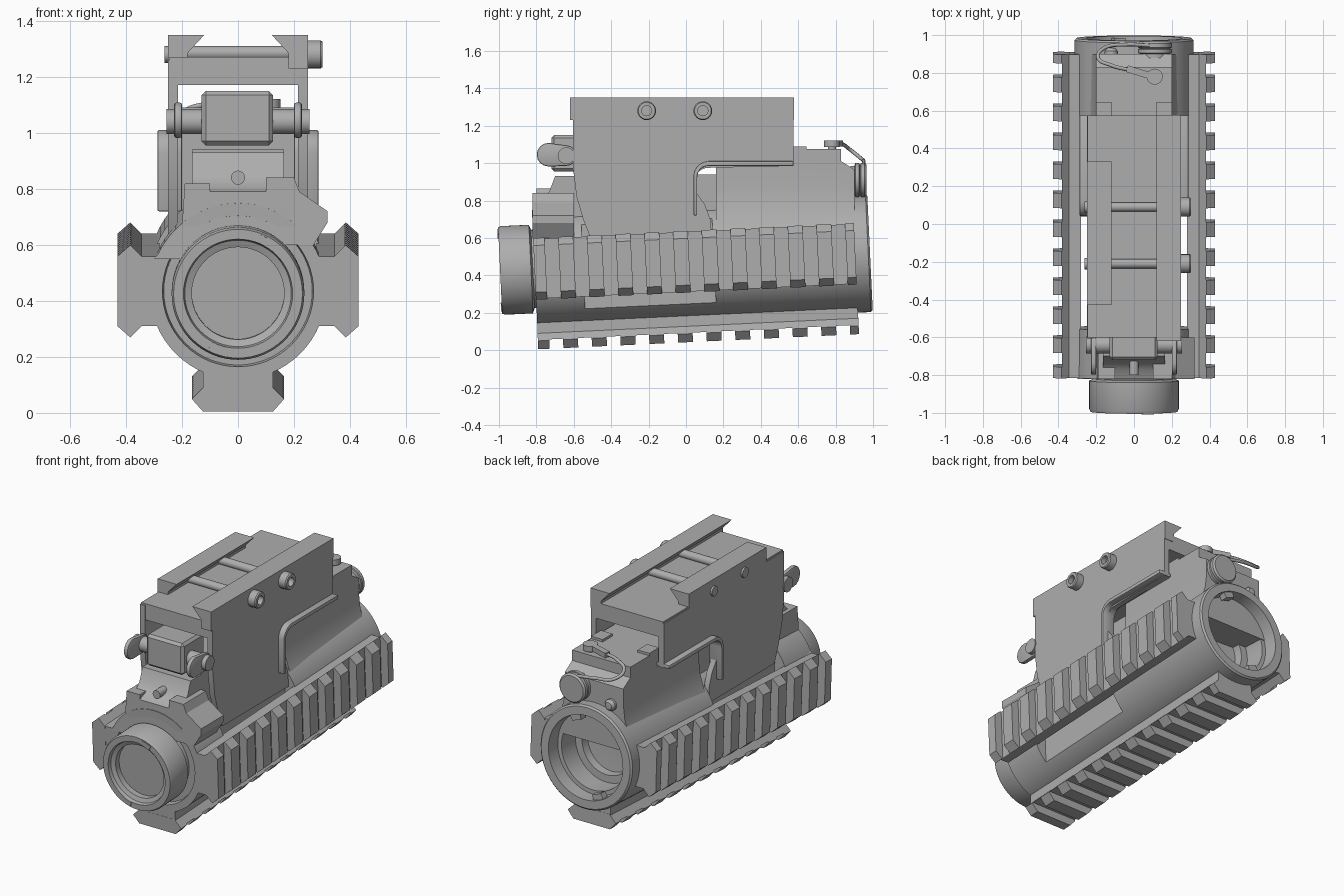
import bpy, bmesh
from math import radians, sin, cos, pi
from mathutils import Matrix, Vector

old = bpy.data.objects.get("Cube")
if old:
    bpy.data.objects.remove(old)

GREY = (0.42, 0.42, 0.42, 1)
metal = bpy.data.materials.new("mid_grey_metal")
metal.use_nodes = True
metal.diffuse_color = GREY
metal.node_tree.nodes["Principled BSDF"].inputs["Base Color"].default_value = GREY

# The optical tube and its rails lean slightly upward toward the rear
TILT = Matrix.Translation((0, 0, 0.4725)) @ Matrix.Rotation(radians(2.7), 4, 'X')
PLACE = {'x': lambda a, b, t: (t, a, b),
         'y': lambda a, b, t: (a, t, b),
         'z': lambda a, b, t: (a, b, t)}


def finish(name, bm, tilted=False):
    bmesh.ops.remove_doubles(bm, verts=bm.verts, dist=1e-5)
    bmesh.ops.recalc_face_normals(bm, faces=bm.faces)
    mesh = bpy.data.meshes.new(name)
    bm.to_mesh(mesh)
    bm.free()
    mesh.materials.append(metal)
    ob = bpy.data.objects.new(name, mesh)
    bpy.context.collection.objects.link(ob)
    if tilted:
        ob.matrix_world = TILT
    return ob


def add_prism(bm, pts, axis, lo, hi):
    a = [bm.verts.new(PLACE[axis](*p, lo)) for p in pts]
    b = [bm.verts.new(PLACE[axis](*p, hi)) for p in pts]
    bm.faces.new(a)
    bm.faces.new(b)
    for i in range(len(pts)):
        j = (i + 1) % len(pts)
        bm.faces.new((a[i], a[j], b[j], b[i]))


def extrude(name, pts, axis, lo, hi, tilted=False):
    bm = bmesh.new()
    add_prism(bm, pts, axis, lo, hi)
    return finish(name, bm, tilted)


def box(name, x, y, z, tilted=False):
    pts = [(x[0], z[0]), (x[1], z[0]), (x[1], z[1]), (x[0], z[1])]
    return extrude(name, pts, 'y', y[0], y[1], tilted)


def lathe(name, profile, axis='y', centre=(0, 0), tilted=False, n=48):
    """Revolve (radius, position) points about an axis."""
    bm = bmesh.new()
    rings = []
    for r, t in profile:
        rings.append([bm.verts.new(PLACE[axis](centre[0] + r * cos(2 * pi * i / n),
                                               centre[1] + r * sin(2 * pi * i / n), t))
                      for i in range(n)])
    for a, b in zip(rings, rings[1:]):
        for i in range(n):
            j = (i + 1) % n
            bm.faces.new((a[i], a[j], b[j], b[i]))
    bmesh.ops.dissolve_degenerate(bm, dist=1e-6, edges=bm.edges)
    return finish(name, bm, tilted)


def rod(name, r, lo, hi, axis='y', centre=(0, 0), tilted=False, n=32):
    return lathe(name, [(0, lo), (r, lo), (r, hi), (0, hi)], axis, centre, tilted, n)


def mod_apply(ob, kind, **settings):
    m = ob.modifiers.new(kind.lower(), kind)
    for k, v in settings.items():
        setattr(m, k, v)
    bpy.context.view_layer.objects.active = ob
    bpy.ops.object.modifier_apply(modifier=m.name)


def arc(cx, cy, r, start, end, n=8):
    return [(cx + r * cos(radians(start + (end - start) * i / n)),
             cy + r * sin(radians(start + (end - start) * i / n))) for i in range(n + 1)]


# Tube with eyepiece, recessed lenses and rear opening
tube = lathe("optic_tube", [
    (0, -0.93), (0.165, -0.93), (0.165, -0.965), (0.19, -0.975), (0.195, -0.995),
    (0.23, -0.995), (0.237, -0.98), (0.237, -0.83), (0.21, -0.82), (0.21, -0.78),
    (0.265, -0.78), (0.27, -0.81), (0.315, -0.81), (0.315, 0.975), (0.305, 0.985),
    (0.255, 0.985), (0.25, 0.9), (0.225, 0.9), (0.22, 0.77), (0.175, 0.77),
    (0.17, 0.72), (0, 0.71)], tilted=True, n=64)
for s in (1, -1):
    cutter = box("side_cutter", sorted((0.22 * s, 0.4 * s)), (-0.55, 0.15), (-0.4, 0.4), True)
    cutter.hide_render = True
    mod_apply(tube, 'BOOLEAN', object=cutter, operation='DIFFERENCE', solver='EXACT')
    bpy.data.objects.remove(cutter)

# Small lugs in the eyepiece rim and rear rim
for k, a in enumerate((70, 250)):
    for name, r0, r1, y0, y1 in (("eyepiece_lug", 0.195, 0.225, -1.0, -0.98),
                                 ("rear_lug", 0.22, 0.26, 0.93, 0.975)):
        wedge = arc(0, 0, r1, a - 8, a + 8, 4) + arc(0, 0, r0, a + 8, a - 8, 4)
        extrude(f"{name}_{k}", wedge, 'y', y0, y1, True)

# Three accessory rails with cross teeth
BASE = [(0.28, -0.125), (0.345, -0.125), (0.38, -0.16), (0.38, 0.16), (0.345, 0.125), (0.28, 0.125)]
TOOTH = [(0.34, -0.12), (0.385, -0.165), (0.43, -0.125), (0.43, 0.125), (0.385, 0.165), (0.34, 0.12)]


def rail(name, angle):
    c, s = cos(angle), sin(angle)
    turn = lambda pts: [(c * r - s * t, s * r + c * t) for r, t in pts]
    bm = bmesh.new()
    add_prism(bm, turn(BASE), 'y', -0.81, 0.905)
    for i in range(12):
        mid = -0.79 + i * 0.1535
        add_prism(bm, turn(TOOTH), 'y', max(mid - 0.04, -0.811), min(mid + 0.04, 0.906))
    finish(name, bm, True)


rail("left_rail", 0)
rail("right_rail", pi)
rail("bottom_rail", -pi / 2)

# Rear body rising out of the tube, and the spine under the housing
rear = extrude("rear_body", [(0.29, 0.58), (0.235, 0.7), (0.21, 0.78), (0.2, 0.87), (0.2, 1.075),
                             (-0.2, 1.075), (-0.2, 0.87), (-0.21, 0.78), (-0.235, 0.7), (-0.29, 0.58)],
               'y', 0.16, 0.9)
trim = extrude("rear_trim", [(0.83, 1.2), (0.83, 1.01), (0.91, 0.96), (1.0, 0.96), (1.0, 1.2)],
               'x', -0.5, 0.5)
trim.hide_render = True
mod_apply(rear, 'BOOLEAN', object=trim, operation='DIFFERENCE', solver='EXACT')
bpy.data.objects.remove(trim)
box("spine", (-0.165, 0.165), (-0.6, 0.2), (0.6, 0.94))
for s in (1, -1):
    box("rear_step", sorted((0.12 * s, 0.2 * s)), (0.55, 0.645), (1.0, 1.09))

# Front bracket with flared cheeks
extrude("front_bracket", [(-0.82, 0.6), (-0.82, 0.79), (-0.77, 0.81), (-0.73, 0.85),
                          (-0.7, 0.93), (-0.58, 0.93), (-0.58, 0.6)], 'x', -0.165, 0.165)
extrude("left_cheek", [(0.1, 0.6), (0.27, 0.6), (0.32, 0.68), (0.32, 0.72),
                       (0.22, 0.79), (0.2, 0.84), (0.1, 0.84)], 'y', -0.82, -0.6)
extrude("right_cheek", [(-0.1, 0.55), (-0.3, 0.55), (-0.2, 0.67), (-0.19, 0.82),
                        (-0.1, 0.82)], 'y', -0.82, -0.6)
rod("bracket_pin", 0.025, -0.8, -0.72, 'y', (0, 0.84))

# Mount housing: side plates, raised lips and top deck
PLATE = ([(-0.605, 1.26), (0.575, 1.26), (0.575, 0.985)] + arc(0.12, 0.9, 0.075, 90, 180, 6)
         + [(0.05, 0.85), (0.1, 0.78), (0.13, 0.7), (0.14, 0.6), (-0.51, 0.6),
            (-0.55, 0.7), (-0.585, 0.82), (-0.605, 0.98)])
LIP = ([(0.575, 1.01)] + arc(0.12, 0.93, 0.08, 90, 180, 6) + [(0.04, 0.72), (0.06, 0.72)]
       + arc(0.12, 0.925, 0.06, 180, 90, 6) + [(0.575, 0.985)])
for s, side in ((1, "left"), (-1, "right")):
    extrude(side + "_plate", PLATE, 'x', *sorted((0.215 * s, 0.25 * s)))
    lip = extrude(side + "_lip", LIP, 'x', *sorted((0.2 * s, 0.288 * s)))
    mod_apply(lip, 'BEVEL', width=0.006, segments=2, limit_method='ANGLE')
box("top_deck", (-0.245, 0.245), (-0.6, 0.575), (1.17, 1.27))

# Dovetail jaws: one full length, one shorter clamp bar
JAW = [(0.25, 1.35), (0.12, 1.35), (0.18, 1.285), (0.18, 1.23), (0.25, 1.23)]
extrude("fixed_jaw", JAW, 'y', -0.62, 0.578)
extrude("clamp_jaw", [(-x, z) for x, z in JAW], 'y', -0.43, 0.33)

# Cross bolts with socket heads and nuts
for y in (-0.21, 0.09):
    rod("cross_bolt", 0.025, -0.24, 0.24, 'x', (y, 1.285))
    lathe("bolt_head", [(0, 0.24), (0.05, 0.24), (0.05, 0.295), (0.045, 0.302), (0.027, 0.302),
                        (0.027, 0.27), (0, 0.27)], 'x', (y, 1.28), n=24)
    rod("bolt_nut", 0.03, -0.262, -0.24, 'x', (y, 1.28), n=24)

# Latch block, pivot and paddle levers
latch = box("latch_block", (-0.13, 0.125), (-0.72, -0.5), (0.955, 1.15))
mod_apply(latch, 'BEVEL', width=0.015, segments=1)
rod("latch_pivot", 0.045, -0.255, 0.255, 'x', (-0.64, 1.04))
PADDLE = arc(-0.64, 1.04, 0.055, -90, 90) + arc(-0.735, 1.045, 0.063, 90, 270)
for s in (1, -1):
    paddle = extrude("latch_paddle", PADDLE, 'x', *sorted((0.2 * s, 0.228 * s)))
    mod_apply(paddle, 'BEVEL', width=0.008, segments=2, limit_method='ANGLE')

# Battery cap with ridged rim, and adjuster button
lathe("battery_cap", [(0, 0.88), (0.075, 0.88), (0.075, 0.9), (0.09, 0.905), (0.09, 0.925),
                      (0.08, 0.93), (0.09, 0.935), (0.09, 0.955), (0.08, 0.965), (0, 0.965)],
      'y', (0.11, 0.91))
lathe("adjuster_button", [(0, 0.88), (0.035, 0.88), (0.035, 0.915), (0.022, 0.932), (0, 0.935)],
      'y', (-0.12, 0.85))

# Tether post and cable
rod("tether_post", 0.022, 1.06, 1.11, 'z', (0.11, 0.78))
rod("tether_disc", 0.042, 1.085, 1.12, 'z', (0.11, 0.78))
CABLE = [(0.08, 0.945, 0.99), (-0.04, 0.95, 1.01), (-0.16, 0.93, 1.03), (-0.19, 0.88, 1.07),
         (-0.12, 0.84, 1.1), (0, 0.81, 1.105), (0.1, 0.78, 1.105)]
path = bpy.data.curves.new("tether_cable", 'CURVE')
path.dimensions = '3D'
path.bevel_depth = 0.01
path.bevel_resolution = 2
path.use_fill_caps = True
spline = path.splines.new('BEZIER')
spline.bezier_points.add(len(CABLE) - 1)
for p, co in zip(spline.bezier_points, CABLE):
    p.co = co
    p.handle_left_type = p.handle_right_type = 'AUTO'
path.materials.append(metal)
bpy.context.collection.objects.link(bpy.data.objects.new("tether_cable", path))
ferrule = box("cable_ferrule", (-0.06, 0.06), (-0.018, 0.018), (-0.015, 0.015))
ferrule.location, ferrule.rotation_euler = Vector((0.02, 0.805, 1.105)), (0, 0, radians(-17))

# Smooth round surfaces while keeping hard edges crisp
bpy.ops.object.select_all(action='DESELECT')
for ob in bpy.context.scene.objects:
    if ob.type == 'MESH' and ob.data.materials and ob.data.materials[0] == metal:
        ob.select_set(True)
        bpy.context.view_layer.objects.active = ob
bpy.ops.object.shade_smooth_by_angle(angle=radians(30))
